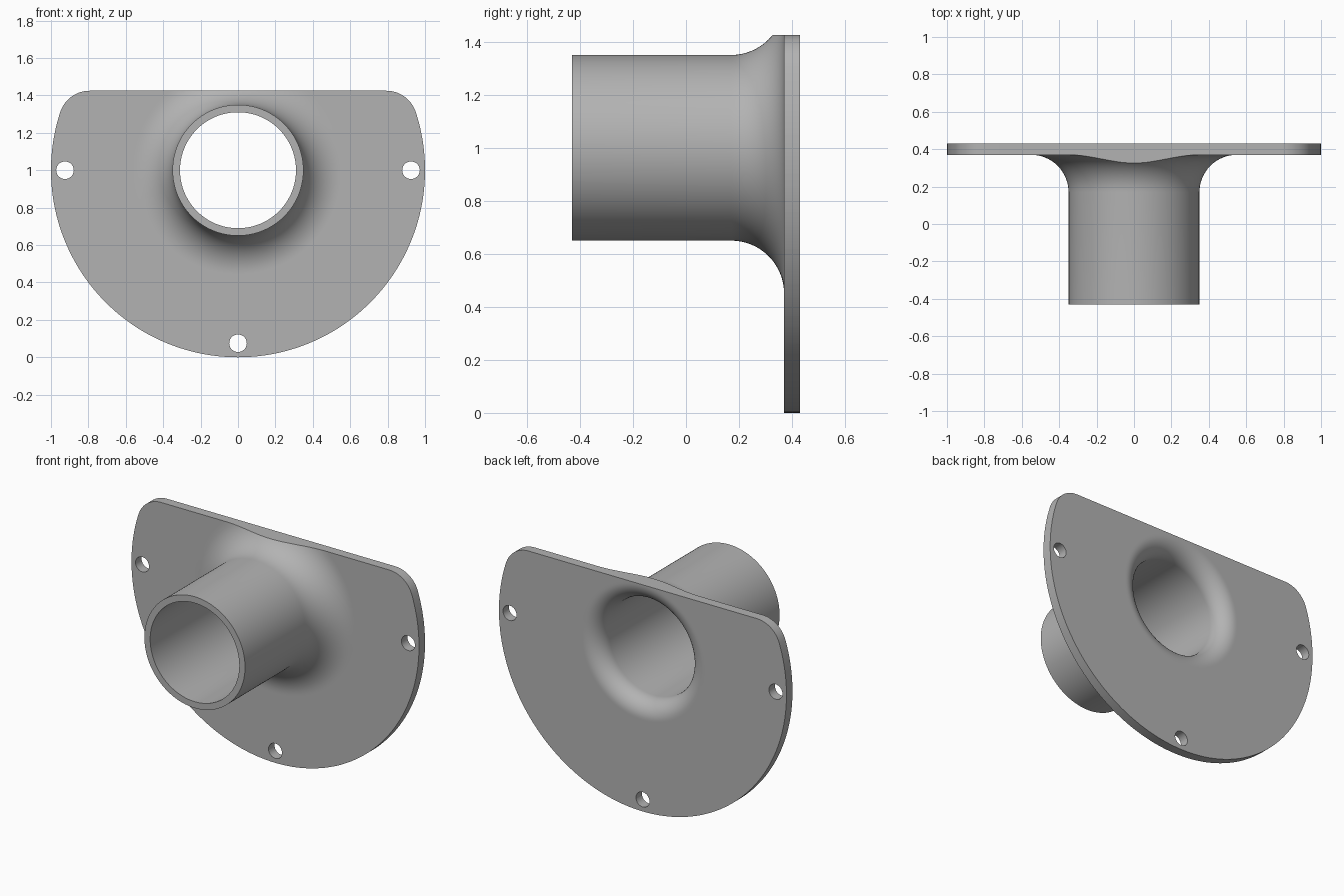
import bpy, bmesh
from math import sin, cos, pi, atan2, sqrt
from mathutils import Vector, Matrix

cube = bpy.data.objects.get("Cube")
if cube:
    bpy.data.objects.remove(cube, do_unlink=True)

CENTRE_Z = 1.0
FRONT, PLATE_FRONT, BACK = -0.43, 0.37, 0.43
TUBE_R, BORE_R = 0.35, 0.31
FILLET, FLARE = 0.20, 0.11
TOP, CORNER = 0.425, 0.165


def make_object(name, bm):
    bmesh.ops.recalc_face_normals(bm, faces=bm.faces)
    mesh = bpy.data.meshes.new(name)
    bm.to_mesh(mesh)
    bm.free()
    obj = bpy.data.objects.new(name, mesh)
    bpy.context.collection.objects.link(obj)
    return obj


def arc(cx, cy, r, a0, a1, n):
    angles = [a0 + (a1 - a0) * i / n for i in range(n + 1)]
    return [(cx + r * cos(a), cy + r * sin(a)) for a in angles]


def prism(name, outline, y0, y1):
    bm = bmesh.new()
    face = bm.faces.new([bm.verts.new((x, y0, z + CENTRE_Z)) for x, z in outline])
    geom = bmesh.ops.extrude_face_region(bm, geom=[face])["geom"]
    bmesh.ops.translate(bm, vec=(0, y1 - y0, 0),
                        verts=[v for v in geom if isinstance(v, bmesh.types.BMVert)])
    return make_object(name, bm)


def apply_boolean(target, cutter, operation):
    mod = target.modifiers.new("cut", "BOOLEAN")
    mod.operation, mod.object, mod.solver = operation, cutter, "EXACT"
    bpy.context.view_layer.objects.active = target
    bpy.ops.object.modifier_apply(modifier=mod.name)
    bpy.data.objects.remove(cutter, do_unlink=True)


# Flanged tube: radius and depth profile, revolved about the bore axis
profile = [(BORE_R, FRONT), (TUBE_R, FRONT)]
profile += arc(TUBE_R + FILLET, PLATE_FRONT - FILLET, FILLET, pi, pi / 2, 16)
profile += [(TUBE_R + FILLET + 0.01, PLATE_FRONT), (1.1, PLATE_FRONT), (1.1, BACK),
            (BORE_R + FLARE + 0.01, BACK)]
profile += arc(BORE_R + FLARE, BACK - FLARE, FLARE, pi / 2, pi, 14)
bm = bmesh.new()
verts = [bm.verts.new((r, y, CENTRE_Z)) for r, y in profile]
edges = [bm.edges.new((v, verts[i - 1])) for i, v in enumerate(verts)]
bmesh.ops.spin(bm, geom=verts + edges, cent=(0, 0, CENTRE_Z), axis=(0, 1, 0),
               angle=2 * pi, steps=128)
bmesh.ops.remove_doubles(bm, verts=bm.verts, dist=1e-5)
flange = make_object("flanged_tube", bm)

# Plate outline: round disc with a flat top and rounded corners
cz = TOP - CORNER
cx = sqrt((1 - CORNER) ** 2 - cz ** 2)
tangent = atan2(cz, cx)
outline = arc(cx, cz, CORNER, pi / 2, tangent, 12)
outline += arc(0, 0, 1, tangent, -pi - tangent, 128)[1:]
outline += arc(-cx, cz, CORNER, pi - tangent, pi / 2, 12)[1:]
apply_boolean(flange, prism("plate_outline", outline, -1, 1), "INTERSECT")

# Three bolt holes
for x, z in ((-0.925, 0), (0.925, 0), (0, -0.925)):
    circle = arc(x, z, 0.047, 0, 2 * pi, 32)[:-1]
    apply_boolean(flange, prism("bolt_hole", circle, 0.3, 0.5), "DIFFERENCE")

# Plain grey finish
grey = bpy.data.materials.new("plain_grey")
grey.use_nodes = True
colour = (0.45, 0.45, 0.45, 1)
grey.diffuse_color = colour
grey.node_tree.nodes["Principled BSDF"].inputs["Base Color"].default_value = colour
flange.data.materials.clear()
flange.data.materials.append(grey)

bpy.ops.object.select_all(action="DESELECT")
flange.select_set(True)
bpy.context.view_layer.objects.active = flange
bpy.ops.object.shade_smooth_by_angle(angle=pi / 6)
